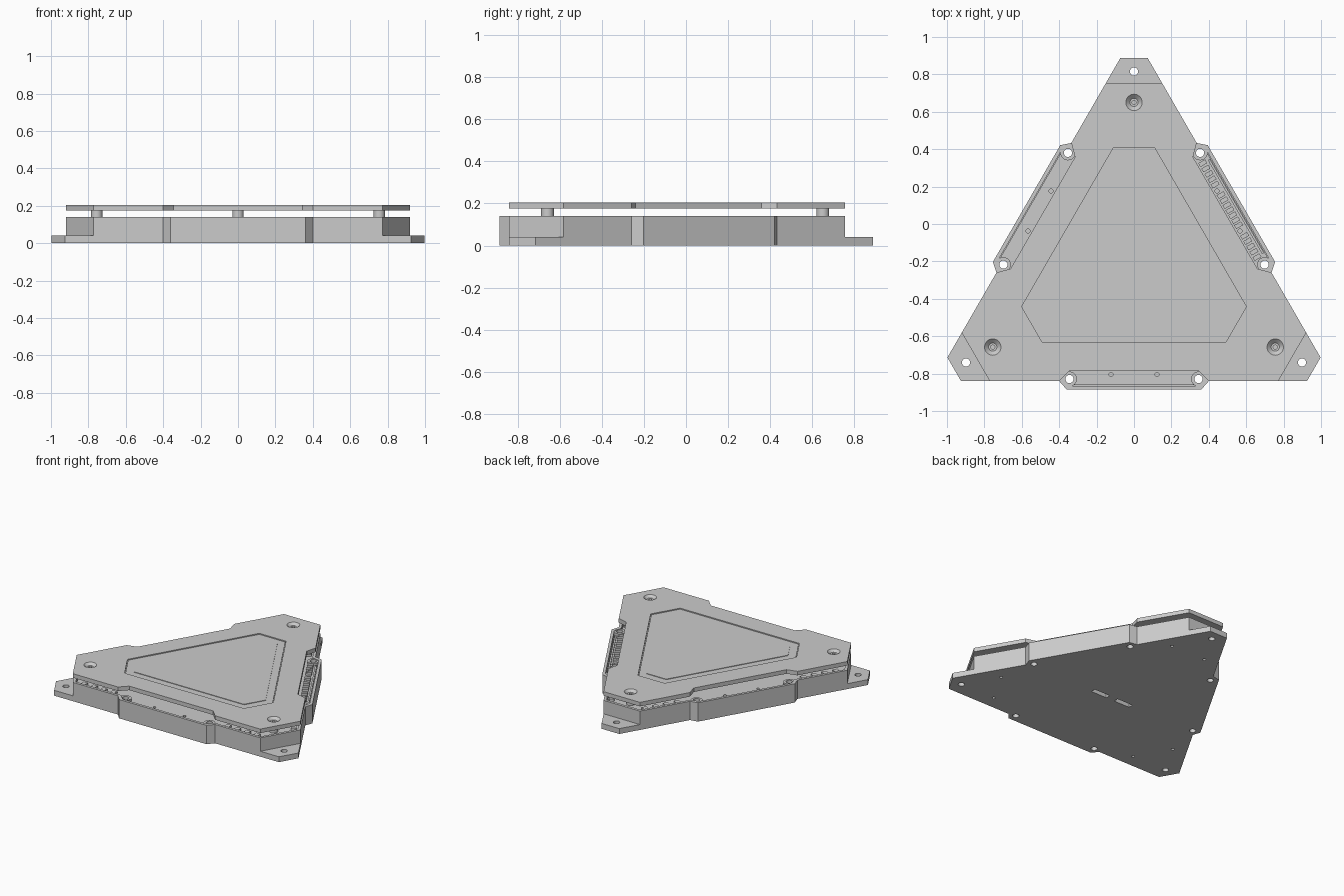
import bpy, bmesh, math

if "Cube" in bpy.data.objects:
    bpy.data.objects.remove(bpy.data.objects["Cube"])

CY = -0.222                      # centre of the triangle
TAU = math.tau


def local(angle, t, out):
    """Point at distance out along a direction and t to its left."""
    a = math.radians(angle)
    return (out * math.cos(a) - t * math.sin(a),
            CY + out * math.sin(a) + t * math.cos(a))


EDGES = (-90, 30, 150)
CORNERS = (90, 210, 330)


def outline(inr, trunc, a=0, b=0, depth=0):
    """Triangle with cut corners; each edge may step out (or in) by depth."""
    half = inr * math.sqrt(3) - (2 * inr - trunc) / math.cos(math.pi / 6)
    pts = []
    for e in EDGES:
        row = [(-half, inr)]
        if depth:
            row += [(-a, inr), (-b, inr + depth), (b, inr + depth), (a, inr)]
        row.append((half, inr))
        pts += [local(e, t, o) for t, o in row]
    return pts


def circle(c, r, n=24):
    return [(c[0] + r * math.cos(TAU * i / n), c[1] + r * math.sin(TAU * i / n))
            for i in range(n)]


def rect(angle, t, out, w, d):
    return [local(angle, t + sx * w / 2, out + sy * d / 2)
            for sx, sy in ((-1, 1), (-1, -1), (1, -1), (1, 1))]


def loft(bm, rings, closed=False):
    """Skin a stack of (points, z) rings; cap the ends or close into a loop."""
    vs = [[bm.verts.new((x, y, z)) for x, y in pts] for pts, z in rings]
    n = len(vs[0])
    pairs = list(zip(vs, vs[1:])) + ([(vs[-1], vs[0])] if closed else [])
    for lo, hi in pairs:
        for i in range(n):
            j = (i + 1) % n
            bm.faces.new((lo[i], lo[j], hi[j], hi[i]))
    if not closed:
        bm.faces.new(vs[0][::-1])
        bm.faces.new(vs[-1])


def make(name, stacks, closed=False):
    bm = bmesh.new()
    for s in stacks:
        loft(bm, s, closed)
    bmesh.ops.recalc_face_normals(bm, faces=bm.faces)
    me = bpy.data.meshes.new(name)
    bm.to_mesh(me)
    bm.free()
    ob = bpy.data.objects.new(name, me)
    bpy.context.collection.objects.link(ob)
    return ob


def prism(pts, z0, z1):
    return [(pts, z0), (pts, z1)]


def cut(ob, stacks):
    cutter = make("cutter", stacks)
    cutter.hide_render = True
    m = ob.modifiers.new("cut", 'BOOLEAN')
    m.operation, m.solver, m.object = 'DIFFERENCE', 'EXACT', cutter
    bpy.context.view_layer.objects.active = ob
    bpy.ops.object.modifier_apply(modifier=m.name)
    bpy.data.objects.remove(cutter)


tab_holes = [local(e, s * 0.345, 0.607) for e in EDGES for s in (-1, 1)]
ear_holes = [local(c, 0, 1.037) for c in CORNERS]
screws = [local(c, 0, 0.872) for c in CORNERS]
pin_holes = [local(c, s * 0.142, 0.79) for c in CORNERS for s in (-1, 1)]

# Base plate with mounting ears, holes and two hanging slots underneath
base = make("base_plate", [prism(outline(0.618, 1.11, 0.40, 0.36, 0.045), 0, 0.04)])
cut(base, [prism(circle(p, 0.022), -0.1, 0.1) for p in tab_holes + ear_holes]
    + [prism(circle(p, 0.011, 16), -0.1, 0.025) for p in pin_holes]
    + [prism(rect(-90, x, 0.01, 0.13, 0.036), -0.1, 0.028) for x in (-0.1, 0.1)])

# Side wall running around the electronics tray
outer = outline(0.618, 0.977, 0.40, 0.36, 0.045)
inner = outline(0.598, 0.957, 0.385, 0.345, 0.045)
make("side_wall", [[(outer, 0.04), (outer, 0.14), (inner, 0.14), (inner, 0.04)]], True)

# Hollow bosses at the tab ends
for p in tab_holes:
    o, i = circle(p, 0.04), circle(p, 0.022)
    make("tab_boss", [[(o, 0.04), (o, 0.135), (i, 0.135), (i, 0.04)]], True)

# Circuit board inside the tray
board = make("circuit_board",
             [prism(outline(0.595, 0.954, 0.382, 0.342, 0.045), 0.103, 0.115)])
cut(board, [prism(circle(p, 0.0385), 0.05, 0.2) for p in tab_holes]
    + [prism(circle(local(e, s * 0.123, 0.583), 0.011, 16), 0.05, 0.2)
       for e in EDGES for s in (-1, 1)])

# Connector blocks in three groups on the right edge
blocks = [-0.29 + 0.033 * i for i in range(5)]
blocks += [-0.093 + 0.031 * i for i in range(7)]
blocks += [0.158 + 0.033 * i for i in range(5)]
make("connector_blocks", [prism(rect(30, t, 0.592, 0.023, 0.042), 0.115, 0.13)
                          for t in blocks])
make("connector_rail", [prism(rect(30, 0, 0.63, 0.58, 0.012), 0.115, 0.125)])

# Small lamps on the board towards the corners
make("edge_lamps", [prism(rect(e, s * (0.47 + 0.08 * i), 0.568, 0.035, 0.035), 0.115, 0.132)
                    for e in EDGES for s in (-1, 1) for i in range(4)])

# Spacer posts carrying the cover
make("spacer_posts", [prism(circle(p, 0.03), 0.04, 0.175) for p in screws])

# Cover with edge notches, countersunk holes and a shallow panel recess
cover = make("cover_plate", [prism(outline(0.618, 0.977, 0.40, 0.345, -0.055), 0.175, 0.205)])
cut(cover, [[(circle(p, 0.022), 0.15), (circle(p, 0.022), 0.183),
             (circle(p, 0.044), 0.205), (circle(p, 0.044), 0.25)] for p in screws]
    + [prism(outline(0.41, 0.63), 0.195, 0.25)])

# Panel in the recess: a frame and a slightly raised centre
make("panel_frame", [prism(outline(0.405, 0.625), 0.194, 0.200)])
make("panel_centre", [prism(outline(0.355, 0.57), 0.199, 0.204)])

# Screw heads with sockets
for p in screws:
    o, i = circle(p, 0.022), circle(p, 0.011)
    make("screw_head", [[(o, 0.175), (o, 0.190), (i, 0.190), (i, 0.18), (circle(p, 0.002), 0.18)]])

# Smooth round walls, keep corners crisp
bpy.ops.object.select_all(action='SELECT')
bpy.ops.object.shade_smooth_by_angle(angle=math.radians(25))
